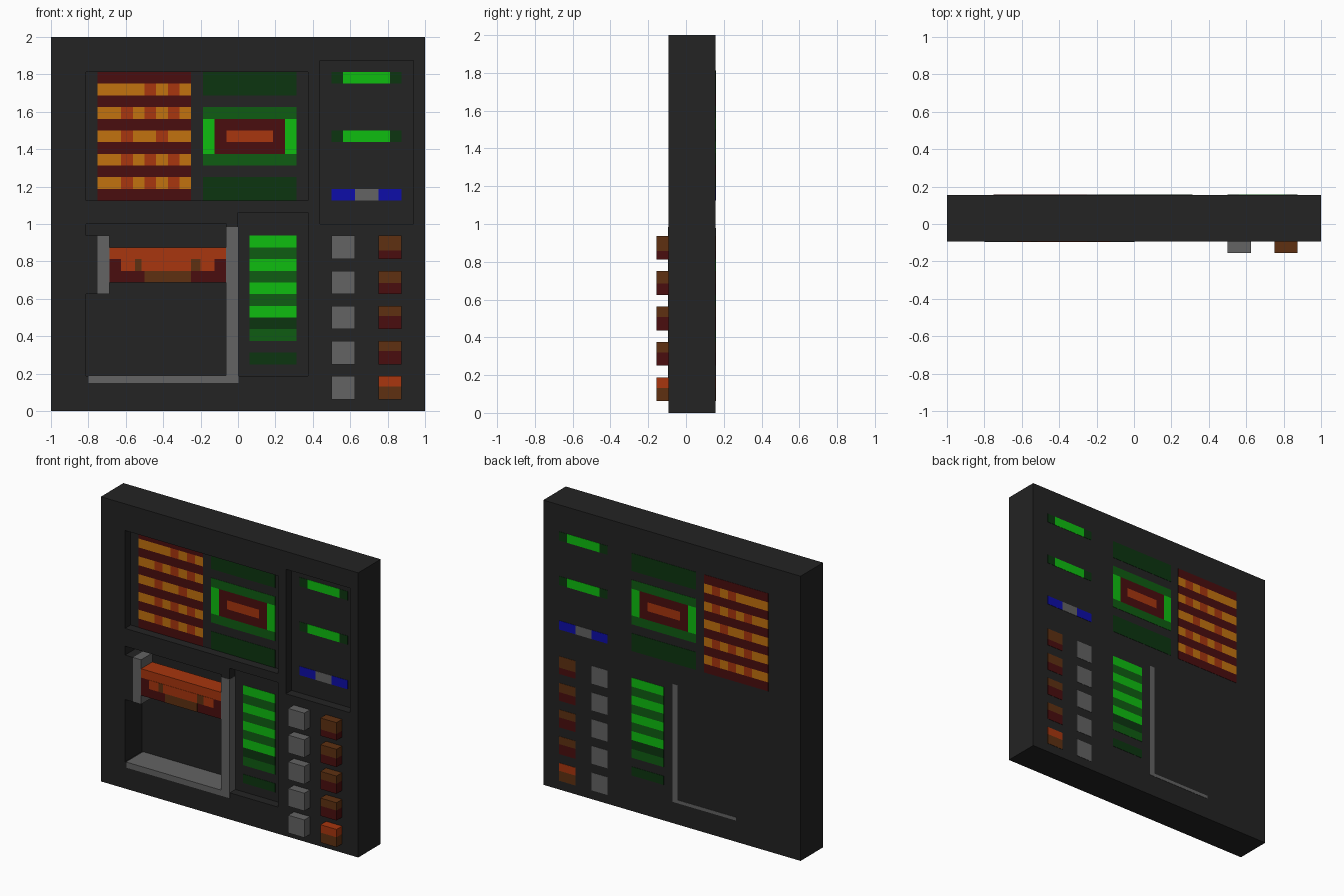
import bpy, bmesh

cube = bpy.data.objects.get("Cube")
if cube:
    bpy.data.objects.remove(cube, do_unlink=True)

# Colours (sRGB, 0-255)
COLOURS = {
    "charcoal": (35, 35, 35), "grey": (99, 99, 99),
    "bright_green": (14, 190, 16), "mid_green": (15, 92, 18), "dark_green": (12, 53, 16),
    "dark_red": (74, 13, 14), "orange_red": (168, 54, 14), "amber": (194, 114, 14),
    "brown": (94, 48, 17), "blue": (13, 13, 168),
}
NAMES = list(COLOURS)


def linear(c):
    c /= 255
    return c / 12.92 if c <= 0.04045 else ((c + 0.055) / 1.055) ** 2.4


MATS = {}
for name, rgb in COLOURS.items():
    m = bpy.data.materials.new(name)
    m.use_nodes = True
    col = tuple(linear(c) for c in rgb) + (1,)
    m.diffuse_color = col
    bsdf = m.node_tree.nodes["Principled BSDF"]
    bsdf.inputs["Base Color"].default_value = col
    bsdf.inputs["Roughness"].default_value = 0.9
    MATS[name] = m

U = 0.0625                                  # module all the parts sit on
FRONT, BACK = -1.5 * U, 2.5 * U
SHALLOW, DEEP = FRONT + U, FRONT + 3 * U    # recess floors
SKIN = 0.002                                # thickness of painted plates


def boxes(name, items):
    """One object from boxes (x0, x1, y0, y1, z0, z1, colour)."""
    used = list(dict.fromkeys(i[6] for i in items))
    bm = bmesh.new()
    for x0, x1, y0, y1, z0, z1, colour in items:
        verts = bmesh.ops.create_cube(bm, size=1)["verts"]
        for v in verts:
            v.co = ((x0 + x1) / 2 + v.co.x * (x1 - x0),
                    (y0 + y1) / 2 + v.co.y * (y1 - y0),
                    (z0 + z1) / 2 + v.co.z * (z1 - z0))
        for f in {f for v in verts for f in v.link_faces}:
            f.material_index = used.index(colour)
    me = bpy.data.meshes.new(name)
    bm.to_mesh(me)
    bm.free()
    for c in used:
        me.materials.append(MATS[c])
    ob = bpy.data.objects.new(name, me)
    bpy.context.collection.objects.link(ob)
    return ob


def painted(name, rects, y=SHALLOW):
    """Thin plates (x0, x1, z0, z1, colour) on a recess floor and on the back."""
    boxes(name, [(a, b, y - SKIN, y, c, d, m) for a, b, c, d, m in rects])
    boxes(name + "_back", [(a, b, BACK, BACK + SKIN, c, d, m) for a, b, c, d, m in rects])


# Panel with four recesses
panel = boxes("panel", [(-1, 1, FRONT, BACK, 0, 2, "charcoal")])
cutter = boxes("recess_cutter", [
    (-13 * U, 6 * U, -0.3, SHALLOW, 18 * U, 29 * U, "charcoal"),
    (7 * U, 15 * U, -0.3, SHALLOW, 16 * U, 30 * U, "charcoal"),
    (0, 6 * U, -0.3, SHALLOW, 3 * U, 17 * U, "charcoal"),
    (-13 * U, -U, -0.3, DEEP, 3 * U, 16 * U, "charcoal")])
cutter.hide_render = True
mod = panel.modifiers.new("recesses", 'BOOLEAN')
mod.operation = 'DIFFERENCE'
mod.solver = 'EXACT'
mod.object = cutter
bpy.context.view_layer.objects.active = panel
bpy.ops.object.modifier_apply(modifier=mod.name)
bpy.data.objects.remove(cutter, do_unlink=True)

# Striped indicator grid: dark rows with amber / orange cells between
rects = [(-12 * U, -4 * U, (18 + 2 * k) * U, (19 + 2 * k) * U, "dark_red") for k in range(6)]
for r, row in enumerate(("AAAARARA", "AARARARA", "AARAARAA", "AARARARA", "AARARARA")):
    z = (27 - 2 * r) * U
    for c, ch in enumerate(row):
        x = (c - 12) * U
        rects.append((x, x + U, z, z + U, "amber" if ch == "A" else "orange_red"))
painted("indicator_grid", rects)

# Green screen with framed centre
L, R = -3 * U, 5 * U
painted("main_screen", [
    (L, R, 27 * U, 29 * U, "dark_green"), (L, R, 18 * U, 20 * U, "dark_green"),
    (L, R, 25 * U, 26 * U, "mid_green"), (L, R, 21 * U, 22 * U, "mid_green"),
    (L, L + U, 22 * U, 25 * U, "bright_green"), (R - U, R, 22 * U, 25 * U, "bright_green"),
    (L + U, R - U, 24 * U, 25 * U, "dark_red"), (L + U, R - U, 22 * U, 23 * U, "dark_red"),
    (L + U, L + 2 * U, 23 * U, 24 * U, "dark_red"), (R - 2 * U, R - U, 23 * U, 24 * U, "dark_red"),
    (L + 2 * U, R - 2 * U, 23 * U, 24 * U, "orange_red")])

# Status bars in the right recess
rects = []
for row, split, ends, middle in ((28, 1, "dark_green", "bright_green"),
                                 (23, 1, "dark_green", "bright_green"),
                                 (18, 2, "blue", "grey")):
    z0, z1 = row * U, (row + 1) * U
    rects += [(8 * U, (8 + split) * U, z0, z1, ends),
              ((8 + split) * U, (14 - split) * U, z0, z1, middle),
              ((14 - split) * U, 14 * U, z0, z1, ends)]
painted("status_bars", rects)

# Level meter, from the top row down
meter = ["bright_green", "mid_green"] * 3 + ["bright_green", "dark_green", "mid_green", None, "dark_green"]
painted("level_meter", [(U, 5 * U, (14 - i) * U, (15 - i) * U, c)
                        for i, c in enumerate(meter) if c])

# Grey post and ledge framing the deep recess
boxes("recess_frame", [
    (-U - SKIN, SKIN, FRONT - SKIN, SHALLOW, 0.15, 0.985, "grey"),
    (-U - SKIN, -U, SHALLOW, DEEP, 3 * U, 0.985, "grey"),
    (-0.80, -U - SKIN, FRONT - SKIN, DEEP, 0.15, 3 * U + SKIN, "grey")])
boxes("recess_frame_back", [
    (-0.045, -0.005, BACK, BACK + SKIN, 0.15, 0.98, "grey"),
    (-0.50, -0.045, BACK, BACK + SKIN, 0.15, 0.172, "grey")])

# Arm, bracket and coloured handle bar
MID = FRONT + 2 * U
boxes("bracket_arm", [(-13 * U, -12 * U, FRONT, DEEP, 10 * U, 15 * U, "charcoal")])
boxes("bracket", [(-12 * U, -11 * U, FRONT, MID, 10 * U, 15 * U, "grey")])
boxes("handle_bar", [
    (-11 * U, -U, FRONT, MID, 13 * U, 14 * U, "orange_red"),
    (-11 * U, -U, FRONT, MID, 11 * U, 13 * U, "dark_red")])
boxes("handle_markings", [(a, b, FRONT - SKIN, FRONT, c, d, m) for a, b, c, d, m in (
    (-10 * U, -0.55, 12 * U, 13 * U, "orange_red"),
    (-0.55, -0.515, 12 * U, 13 * U, "brown"),
    (-0.515, -0.25, 12 * U, 13 * U, "orange_red"),
    (-0.25, -0.20, 12 * U, 13 * U, "brown"),
    (-0.20, -2 * U, 12 * U, 13 * U, "orange_red"),
    (-0.50, -0.25, 11 * U, 12 * U, "brown"))])

# Two columns of push buttons, the right ones in two colours
for i in range(5):
    z0 = (1 + 3 * i) * U
    z1 = z0 + 2 * U
    split = z0 + (0.07, 0.07, 0.07, 0.06, 0.045)[i]
    low, high = ("brown", "orange_red") if i == 0 else ("dark_red", "brown")
    boxes(f"grey_button_{i + 1}", [(8 * U, 10 * U, FRONT - U, FRONT, z0, z1, "grey")])
    boxes(f"colour_button_{i + 1}", [
        (12 * U, 14 * U, FRONT - U, FRONT, z0, split, low),
        (12 * U, 14 * U, FRONT - U, FRONT, split, z1, high)])
    boxes(f"button_marks_back_{i + 1}", [
        (8 * U, 10 * U, BACK, BACK + SKIN, z0, z1, "grey"),
        (12 * U, 14 * U, BACK, BACK + SKIN, z0, split, low),
        (12 * U, 14 * U, BACK, BACK + SKIN, split, z1, high)])
